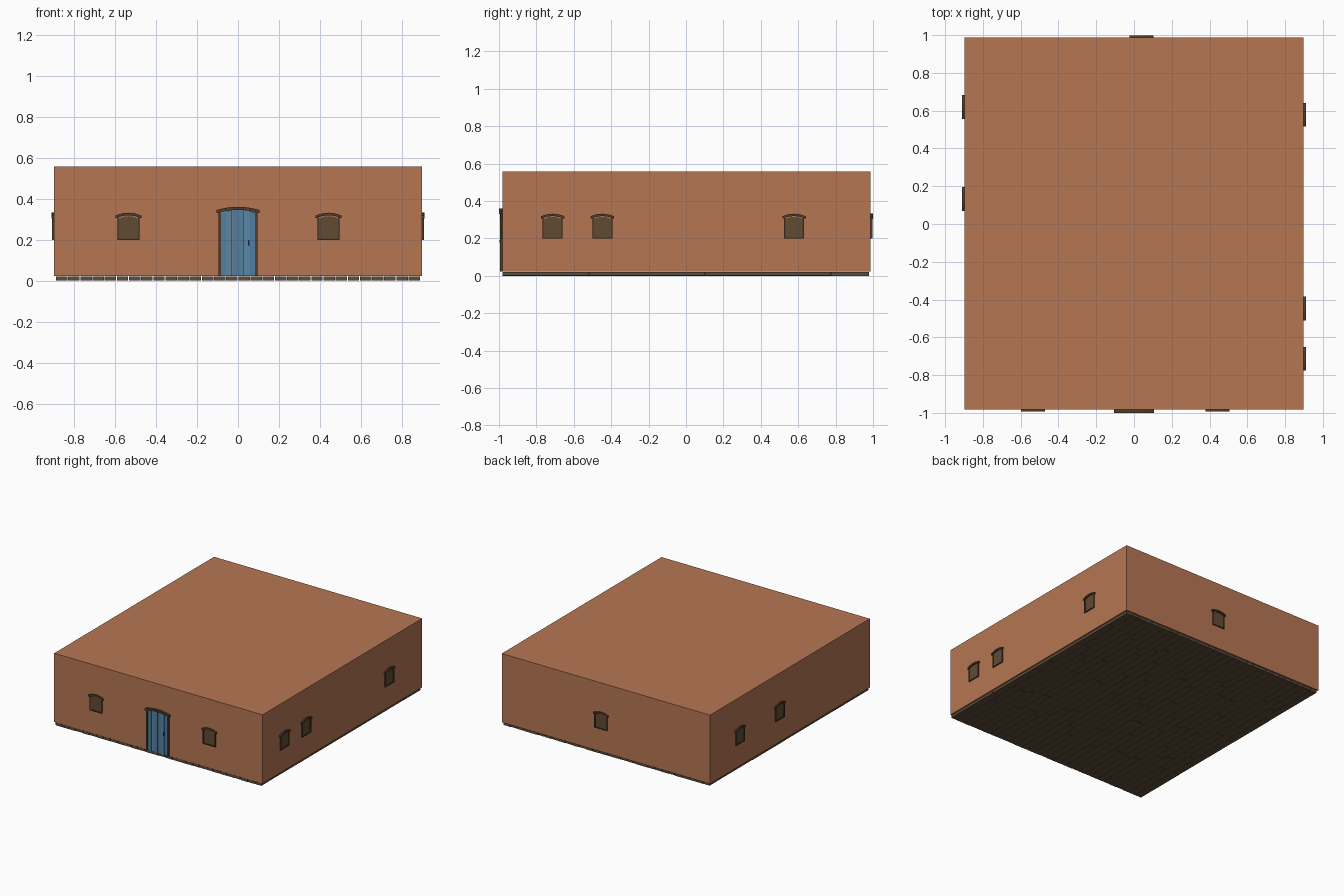
import bpy, bmesh, random
from math import pi
from mathutils import Matrix

if "Cube" in bpy.data.objects:
    bpy.data.objects.remove(bpy.data.objects["Cube"])

random.seed(4)


def material(name, rgb):
    m = bpy.data.materials.new(name)
    m.diffuse_color = (*rgb, 1)
    m.use_nodes = True
    m.node_tree.nodes["Principled BSDF"].inputs["Base Color"].default_value = m.diffuse_color
    return m


CLAY = material("clay", (0.47, 0.18, 0.087))
TIMBER = material("dark_timber", (0.075, 0.046, 0.025))
SHUTTER = material("shutter_wood", (0.12, 0.07, 0.033))
FLOOR = material("floor_wood", (0.11, 0.075, 0.042))
IRON = material("iron", (0.03, 0.035, 0.045))
BLUES = [material("door_blue_%d" % i, c) for i, c in enumerate(
    [(0.09, 0.22, 0.34), (0.10, 0.25, 0.39), (0.08, 0.20, 0.37)])]


def finish(bm, name, mat):
    bmesh.ops.recalc_face_normals(bm, faces=bm.faces)
    mesh = bpy.data.meshes.new(name)
    bm.to_mesh(mesh)
    bm.free()
    mesh.materials.append(mat)
    obj = bpy.data.objects.new(name, mesh)
    bpy.context.collection.objects.link(obj)
    return obj


def add_box(bm, x0, x1, y0, y1, z0, z1):
    m = Matrix.Translation(((x0 + x1) / 2, (y0 + y1) / 2, (z0 + z1) / 2))
    m = m @ Matrix.Diagonal((x1 - x0, y1 - y0, z1 - z0, 1))
    bmesh.ops.create_cube(bm, size=1, matrix=m)


def add_prism(bm, profile, y0, y1):
    """Extrude an x/z outline between two depths."""
    face = bm.faces.new([bm.verts.new((x, y0, z)) for x, z in profile])
    ext = bmesh.ops.extrude_face_region(bm, geom=[face])["geom"]
    for v in ext:
        if isinstance(v, bmesh.types.BMVert):
            v.co.y = y1


def arc(half, z, rise, n=8):
    """Shallow arch from -half to +half."""
    ts = [-1 + 2 * i / n for i in range(n + 1)]
    return [(t * half, z + rise * (1 - t * t)) for t in ts]


def arched_frame(name, place, half, z0, z1, rise, post, out, lintel):
    """Two posts and a bowed lintel; local -y faces out of the wall."""
    bm = bmesh.new()
    for s in (-1, 1):
        a, b = sorted((s * half, s * (half - post)))
        add_box(bm, a, b, -out, 0.01, z0, z1 + 0.004)
    over, thick, lout = lintel
    top = arc(half + over, z1 + thick, rise)
    add_prism(bm, arc(half + over, z1, rise) + top[::-1], -lout, 0.01)
    finish(bm, name + "_frame", TIMBER).matrix_world = place


def window(name, place):
    arched_frame(name, place, 0.054, 0.202, 0.305, 0.014, 0.008, 0.009,
                 (0.009, 0.013, 0.0115))
    # Sill rail closing the bottom of the frame
    bm = bmesh.new()
    add_box(bm, -0.054, 0.054, -0.009, 0.01, 0.2, 0.207)
    finish(bm, name + "_sill", TIMBER).matrix_world = place
    # Arched shutter panel behind the frame
    bm = bmesh.new()
    top = arc(0.048, 0.303, 0.012)
    add_prism(bm, [(0.048, 0.204), (-0.048, 0.204)] + top, -0.004, 0.01)
    finish(bm, name + "_shutter", SHUTTER).matrix_world = place


# Main block
X, YF, YB = 0.898, -0.981, 0.987
bm = bmesh.new()
add_box(bm, -X, X, YF, YB, 0.022, 0.558)
finish(bm, "walls", CLAY)

# Staggered floor boards running front to back
bm = bmesh.new()
rows, fx, gap = 30, 0.89, 0.0035
w = 2 * fx / rows
for i in range(rows):
    x = -fx + i * w
    y = YF
    while y < YB - 0.01:
        end = y + random.uniform(0.35, 0.7)
        if end > YB - 0.2:
            end = YB - 0.006
        add_box(bm, x + gap / 2, x + w - gap / 2, y, end - gap,
                random.choice((0, 0.001, 0.002)), 0.0215)
        y = end
finish(bm, "floor_boards", FLOOR)

# Windows: outward direction as a rotation about z
spots = [("front_window", (-0.535, YF), 0), ("front_window", (0.442, YF), 0),
         ("back_window", (0.04, YB), pi),
         ("right_window", (X, -0.713), pi / 2),
         ("right_window", (X, -0.447), pi / 2),
         ("right_window", (X, 0.578), pi / 2),
         ("left_window", (-X, 0.62), -pi / 2),
         ("left_window", (-X, 0.132), -pi / 2)]
for i, (name, (x, y), ang) in enumerate(spots):
    place = Matrix.Translation((x, y, 0)) @ Matrix.Rotation(ang, 4, 'Z')
    window("%s_%d" % (name, i + 1), place)

# Front door: frame, blue boards cut to the arch, handle
place = Matrix.Translation((0, YF, 0))
arched_frame("door", place, 0.095, 0.022, 0.33, 0.016, 0.012, 0.014,
             (0.01, 0.015, 0.019))
n, half = 6, 0.084
bw = 2 * half / n
for i in range(n):
    a = -half + i * bw + 0.0008
    b = a + bw - 0.0016
    crown = [(x, 0.332 + 0.014 * (1 - (x / half) ** 2)) for x in (b, a)]
    bm = bmesh.new()
    add_prism(bm, [(a, 0.023), (b, 0.023)] + crown,
              -0.007 - 0.001 * (i % 2), 0.01)
    finish(bm, "door_board_%d" % (i + 1), BLUES[i % 3]).matrix_world = place
bm = bmesh.new()
add_box(bm, 0.048, 0.057, -0.011, 0, 0.17, 0.2)
add_box(bm, 0.05, 0.055, -0.015, 0, 0.178, 0.192)
finish(bm, "door_handle", IRON).matrix_world = place
